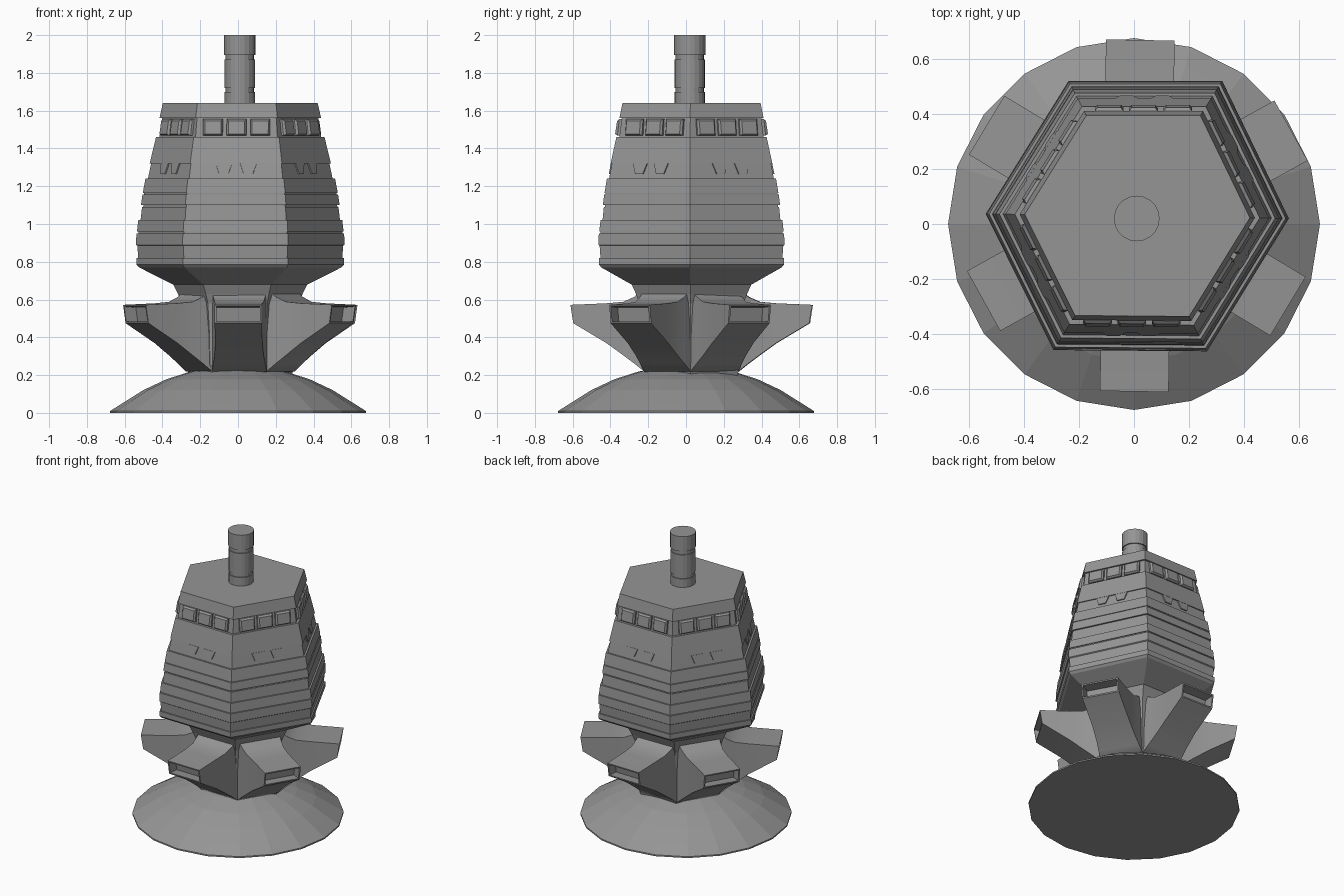
import bpy, bmesh, math
from mathutils import Vector

if "Cube" in bpy.data.objects:
    bpy.data.objects.remove(bpy.data.objects["Cube"])

CX, CY = 0.012, 0.03
HEX = [Vector(p) for p in ((1, -.018), (.56, .89), (-.453, .89),
                           (-1, .012), (-.553, -.886), (.46, -.894))]
GREY = bpy.data.materials.new("dark_grey")
GREY.diffuse_color = (.3, .3, .3, 1)
GREY.use_nodes = True
GREY.node_tree.nodes["Principled BSDF"].inputs["Base Color"].default_value = GREY.diffuse_color


def finish(bm, name, smooth=None):
    bmesh.ops.recalc_face_normals(bm, faces=bm.faces[:])
    me = bpy.data.meshes.new(name)
    bm.to_mesh(me)
    bm.free()
    me.materials.append(GREY)
    ob = bpy.data.objects.new(name, me)
    bpy.context.collection.objects.link(ob)
    if smooth:
        bpy.ops.object.select_all(action='DESELECT')
        ob.select_set(True)
        bpy.context.view_layer.objects.active = ob
        bpy.ops.object.shade_smooth_by_angle(angle=math.radians(smooth))
    return ob


def loft(bm, rings):
    loops = [[bm.verts.new(p) for p in ring] for ring in rings]
    n = len(loops[0])
    for a, b in zip(loops, loops[1:]):
        for i in range(n):
            bm.faces.new((a[i], a[(i + 1) % n], b[(i + 1) % n], b[i]))
    low = bm.faces.new(loops[0][::-1])
    top = bm.faces.new(loops[-1])
    return low, top


def hex_ring(z, r):
    return [(CX + p.x * r, CY + p.y * r, z) for p in HEX]


def round_ring(z, r, n, x=0, y=0):
    return [(x + r * math.sin(math.tau * i / n), y + r * math.cos(math.tau * i / n), z)
            for i in range(n)]


def solid(name, rings):
    bm = bmesh.new()
    loft(bm, rings)
    return finish(bm, name)


# Domed base with a thin rim
base = [(0, .677), (.01, .677)]
for r in (.6, .5, .38, .25, .1):
    base.append((math.sqrt(1.036 ** 2 - r * r) - .786, r))
solid("dome_base", [round_ring(z, r, 20) for z, r in base])

# Hexagonal core between base and hull
solid("core", [hex_ring(z, r) for z, r in
               ((.19, .27), (.26, .29), (.42, .295), (.58, .31), (.63, .33), (.69, .36))])

# Stepped hexagonal hull
hull = [(.68, .357), (.77, .535), (.785, .55), (.82, .55), (.82, .54), (.885, .545),
        (.89, .552), (.95, .55), (.95, .54), (.96, .54), (.96, .547), (1.02, .54),
        (1.02, .528), (1.09, .52), (1.09, .514), (1.10, .513), (1.10, .526), (1.155, .518),
        (1.155, .51), (1.165, .51), (1.165, .516), (1.24, .502), (1.24, .489), (1.32, .472),
        (1.32, .48), (1.46, .446), (1.46, .428), (1.56, .414), (1.56, .428), (1.64, .41)]
solid("hull", [hex_ring(z, r) for z, r in hull])

# Chimney with grooves
chimney = [(1.62, .081), (1.70, .081), (1.70, .075), (1.72, .075), (1.72, .081), (1.87, .081),
           (1.87, .075), (1.895, .075), (1.895, .083), (2.0, .083)]
solid("chimney", [round_ring(z, r, 20, .01, .02) for z, r in chimney])


def panel(bm, i, s, low, high, depth, bevel):
    """Raised plate on hull side i; low/high are (z, hull radius, width)."""
    a, b = HEX[i], HEX[(i + 1) % 6]
    mid = (a + b) / 2
    tan = (b - a).normalized()
    out = Vector((tan.y, -tan.x))

    def ring(d, inset):
        pts = []
        for (z, r, w), up in ((low, 1), (high, -1)):
            for k in ((-1, 1) if up == 1 else (1, -1)):
                p = mid * r + tan * (s + k * (w / 2 - inset)) + out * d
                pts.append((CX + p.x, CY + p.y, z + up * inset))
        return pts
    return loft(bm, [ring(-.01, 0), ring(depth * .5, 0), ring(depth, bevel)])


# Windows and small ports on every hull side
bm_w, bm_p = bmesh.new(), bmesh.new()
for i in range(6):
    for s in (-.125, 0, .125):
        low, top = panel(bm_w, i, s, (1.468, .427, .104), (1.555, .415, .104), .024, .009)
        bmesh.ops.inset_region(bm_w, faces=[top], thickness=.006, depth=-.004)
    for s in (-.065, .065):
        panel(bm_p, i, s, (1.265, .484, .05), (1.32, .472, .088), .007, .001)
finish(bm_w, "windows")
finish(bm_p, "ports")

# Six radial nozzles, flared at the root, with recessed openings
for i in range(6):
    ang = math.radians(60 * i + 29)
    out = Vector((math.cos(ang), math.sin(ang), 0))
    side = Vector((-out.y, out.x, 0))
    bm = bmesh.new()
    rings = []
    for r, w, z0, z1, lean in ((.12, .30, .2, .67, 0), (.25, .29, .22, .66, 0),
                               (.30, .275, .26, .615, 0), (.36, .26, .305, .588, 0),
                               (.45, .25, .37, .58, 0), (.625, .25, .475, .572, .015)):
        rings.append([Vector((CX, CY, z)) + out * (r + d) + side * (k * w / 2)
                      for k, z, d in ((-1, z0, 0), (1, z0, 0), (1, z1, lean), (-1, z1, lean))])
    low, end = loft(bm, rings)
    bmesh.ops.recalc_face_normals(bm, faces=bm.faces[:])
    bmesh.ops.inset_region(bm, faces=[end], thickness=.013)
    bmesh.ops.inset_region(bm, faces=[end], thickness=.001)
    bmesh.ops.translate(bm, verts=end.verts[:], vec=-out * .07 + Vector((0, 0, -.005)))
    finish(bm, f"nozzle_{i + 1}", 40)
